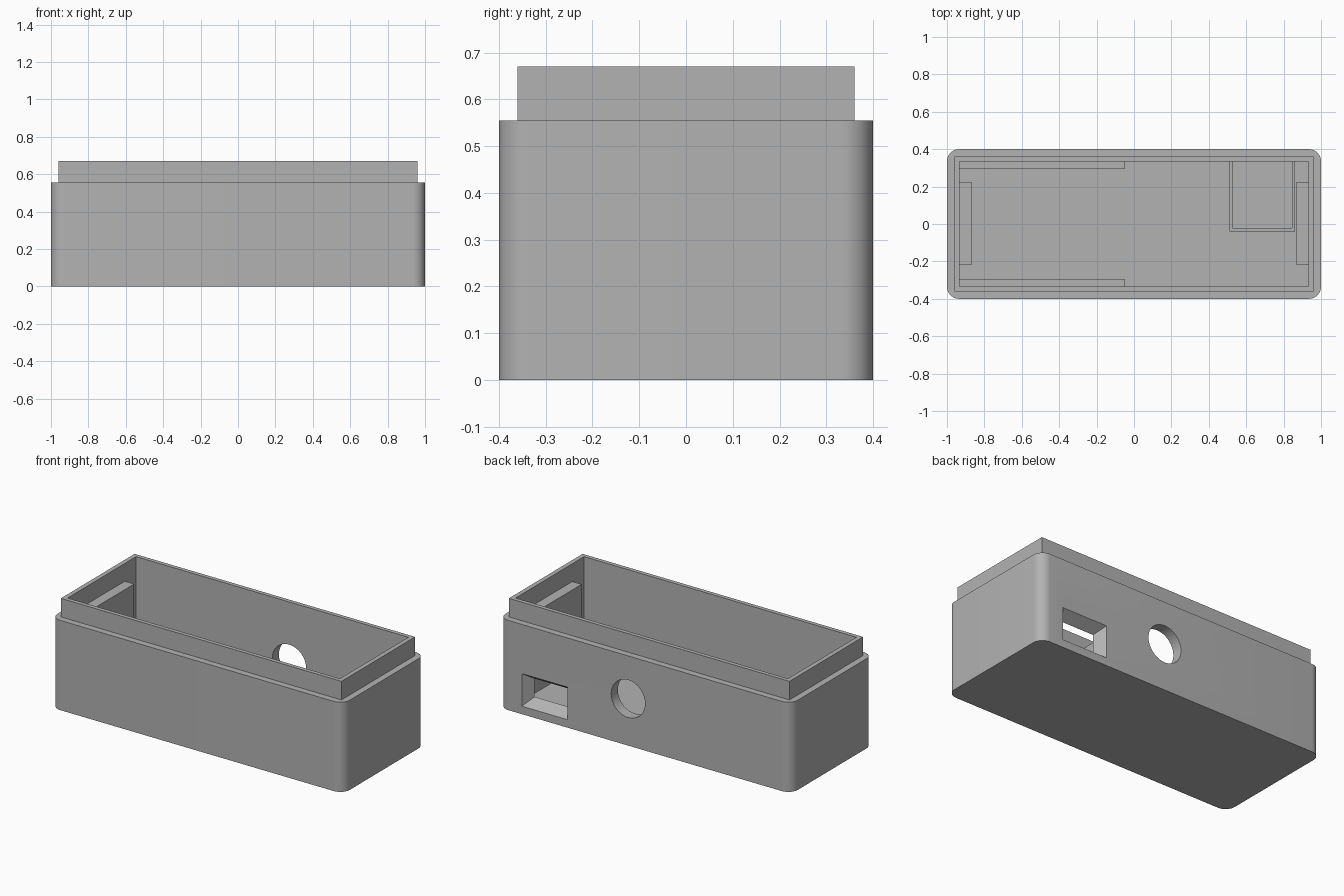
import bpy, bmesh, math
from mathutils import Matrix

if "Cube" in bpy.data.objects:
    bpy.data.objects.remove(bpy.data.objects["Cube"], do_unlink=True)

grey = bpy.data.materials.new("plain grey")
grey.use_nodes = True
COLOUR = (0.45, 0.45, 0.45, 1)
grey.diffuse_color = COLOUR
grey.node_tree.nodes["Principled BSDF"].inputs["Base Color"].default_value = COLOUR


def finish(name, bm):
    mesh = bpy.data.meshes.new(name)
    bmesh.ops.recalc_face_normals(bm, faces=bm.faces)
    bm.to_mesh(mesh)
    bm.free()
    mesh.materials.append(grey)
    obj = bpy.data.objects.new(name, mesh)
    bpy.context.collection.objects.link(obj)
    return obj


def box(name, x, y, z, radius=0):
    """Box from (min, max) ranges, with optional rounded upright edges."""
    bm = bmesh.new()
    bmesh.ops.create_cube(bm, size=1)
    for v in bm.verts:
        v.co = [r[0] if c < 0 else r[1] for c, r in zip(v.co, (x, y, z))]
    if radius:
        upright = [e for e in bm.edges
                   if abs(e.verts[0].co.z - e.verts[1].co.z) > 0.01]
        bmesh.ops.bevel(bm, geom=upright, offset=radius, segments=10,
                        profile=0.5, affect='EDGES')
    return finish(name, bm)


def boolean(obj, tool, operation='DIFFERENCE'):
    """Apply a boolean and discard its tool."""
    tool.hide_render = True
    mod = obj.modifiers.new("cut", 'BOOLEAN')
    mod.operation, mod.solver, mod.object = operation, 'EXACT', tool
    bpy.ops.object.select_all(action='DESELECT')
    bpy.context.view_layer.objects.active = obj
    obj.select_set(True)
    bpy.ops.object.modifier_apply(modifier=mod.name)
    bpy.data.objects.remove(tool, do_unlink=True)


FLOOR, RIM, TOP = 0.08, 0.555, 0.67
IN_X, IN_Y = 0.932, 0.335

# Case body with raised lip, hollowed out
case = box("case_shell", (-1, 1), (-0.4, 0.4), (0, RIM), 0.065)
boolean(case, box("lip", (-0.96, 0.96), (-0.36, 0.36), (0.3, TOP)), 'UNION')
boolean(case, box("cavity", (-IN_X, IN_X), (-IN_Y, IN_Y), (FLOOR, 1)))

# Round opening in the back wall
bm = bmesh.new()
bmesh.ops.create_cone(bm, cap_ends=True, segments=48, radius1=0.116,
                      radius2=0.116, depth=0.3,
                      matrix=Matrix.Translation((0.116, 0.37, 0.29))
                      @ Matrix.Rotation(math.pi / 2, 4, 'X'))
boolean(case, finish("round_cutter", bm))

# Tapered socket opening in the back wall
bm = bmesh.new()
bmesh.ops.create_cube(bm, size=1)
for v in bm.verts:
    outer = v.co.y > 0
    half_x, half_z = (0.159, 0.104) if outer else (0.11, 0.053)
    v.co = (0.688 + math.copysign(half_x, v.co.x), 0.405 if outer else 0.33,
            0.15 + math.copysign(half_z, v.co.z))
boolean(case, finish("socket_cutter", bm))

bpy.ops.object.shade_smooth_by_angle(angle=math.radians(30))

# End blocks and side rails inside the cavity
for side, sx in (("left", 1), ("right", -1)):
    box(side + "_end_block", sorted((sx * 0.868, sx * 0.94)),
        (-0.22, 0.225), (FLOOR - 0.01, 0.56))
for side, sy in (("back", 1), ("front", -1)):
    box(side + "_rail", (-IN_X - 0.005, -0.05),
        sorted((sy * 0.293, sy * 0.34)), (FLOOR - 0.01, 0.2))

# Three-walled holder behind the socket
holder = box("socket_holder", (0.51, 0.861), (-0.04, 0.34), (FLOOR - 0.01, 0.2))
boolean(holder, box("holder_cutter", (0.526, 0.845), (-0.022, 0.5), (0, 0.5)))
